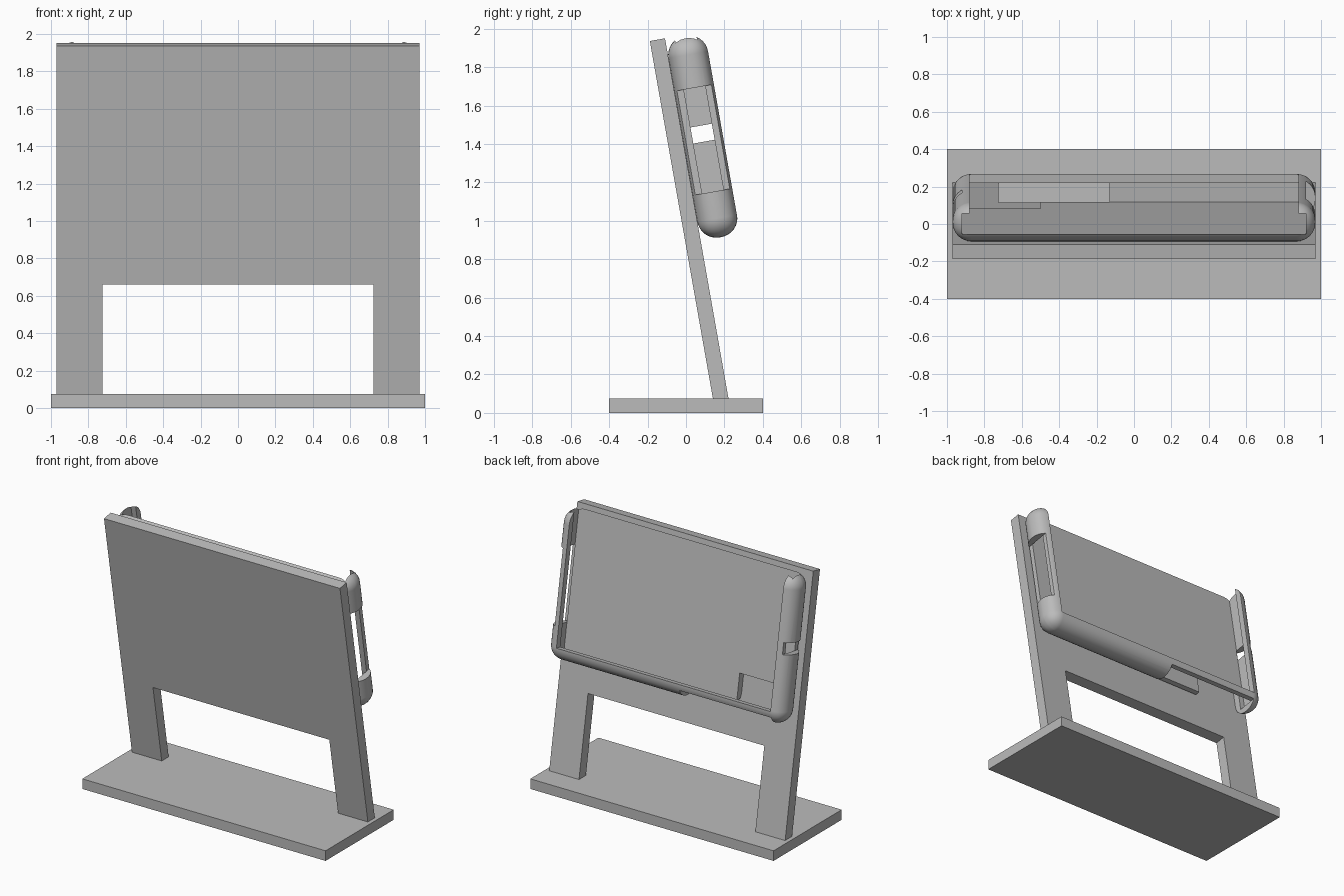
import bpy, bmesh, math

cube = bpy.data.objects.get("Cube")
if cube:
    bpy.data.objects.remove(cube, do_unlink=True)

TILT = math.radians(10)
HINGE = (0, 0.14, 0.075)   # bottom front edge of the tilted panel

grey = bpy.data.materials.new("plain grey")
grey.use_nodes = True
GREY = (0.5, 0.5, 0.5, 1)
grey.diffuse_color = GREY
grey.node_tree.nodes["Principled BSDF"].inputs["Base Color"].default_value = GREY


def box(name, x, y, z, tilted=True, bevel=0):
    """Box given by its low and high limits on each axis."""
    bm = bmesh.new()
    bmesh.ops.create_cube(bm, size=1)
    for v in bm.verts:
        v.co = [lo + (c + 0.5) * (hi - lo) for c, (lo, hi) in zip(v.co, (x, y, z))]
    if bevel:
        bmesh.ops.bevel(bm, geom=bm.edges[:], offset=bevel, segments=8,
                        profile=0.5, affect='EDGES')
    mesh = bpy.data.meshes.new(name)
    bm.to_mesh(mesh)
    bm.free()
    mesh.materials.append(grey)
    ob = bpy.data.objects.new(name, mesh)
    bpy.context.collection.objects.link(ob)
    if tilted:
        ob.location = HINGE
        ob.rotation_euler.x = TILT
    return ob


def cut(target, *limits):
    """Subtract boxes from the target and bake the result."""
    cutters = []
    for lim in limits:
        c = box("cutter", *lim)
        c.hide_render = True
        mod = target.modifiers.new("cut", 'BOOLEAN')
        mod.operation = 'DIFFERENCE'
        mod.solver = 'EXACT'
        mod.object = c
        cutters.append(c)
    bpy.context.view_layer.update()
    deps = bpy.context.evaluated_depsgraph_get()
    mesh = bpy.data.meshes.new_from_object(target.evaluated_get(deps))
    target.modifiers.clear()
    target.data = mesh
    for c in cutters:
        bpy.data.objects.remove(c, do_unlink=True)


# Foot plate
box("base", (-1, 1), (-0.4, 0.4), (0, 0.075), tilted=False)

# Leaning panel with two legs
panel = box("panel", (-0.97, 0.97), (0, 0.08), (-0.02, 1.89))
cut(panel, ((-0.725, 0.725), (-0.1, 0.2), (-0.2, 0.594)))

# Rounded holder, open at the top and at the rear
holder = box("holder", (-0.97, 0.97), (0.08, 0.29), (0.82, 1.885), bevel=0.1)
SLOT = (0.13, 0.243)
THROUGH = (0.0, 0.4)
cut(holder,
    ((-0.92, 0.92), SLOT, (0.87, 2)),                    # device slot
    ((-0.88, 0.88), (0.2, 0.4), (0.915, 2.1)),           # rear opening
    ((0.92, 1.1), THROUGH, (1.06, 1.61)),                # left side window
    ((0.9, 1.15), SLOT, (1.06, 1.61)),
    ((-1.1, -0.92), THROUGH, (1.325, 1.41)),             # right side notch
    ((-1.15, -0.9), SLOT, (1.325, 1.41)),
    ((-0.88, -0.13), THROUGH, (0.7, 0.87)),              # underside window
    ((-0.88, -0.13), SLOT, (0.6, 0.95)),
    ((-0.88, -0.5), (0.03, 0.2), (0.75, 1.06)))          # back wall notch

bpy.ops.object.select_all(action='DESELECT')
holder.select_set(True)
bpy.context.view_layer.objects.active = holder
bpy.ops.object.shade_smooth_by_angle(angle=math.radians(30))
weighted = holder.modifiers.new("even shading", 'WEIGHTED_NORMAL')
weighted.keep_sharp = True
